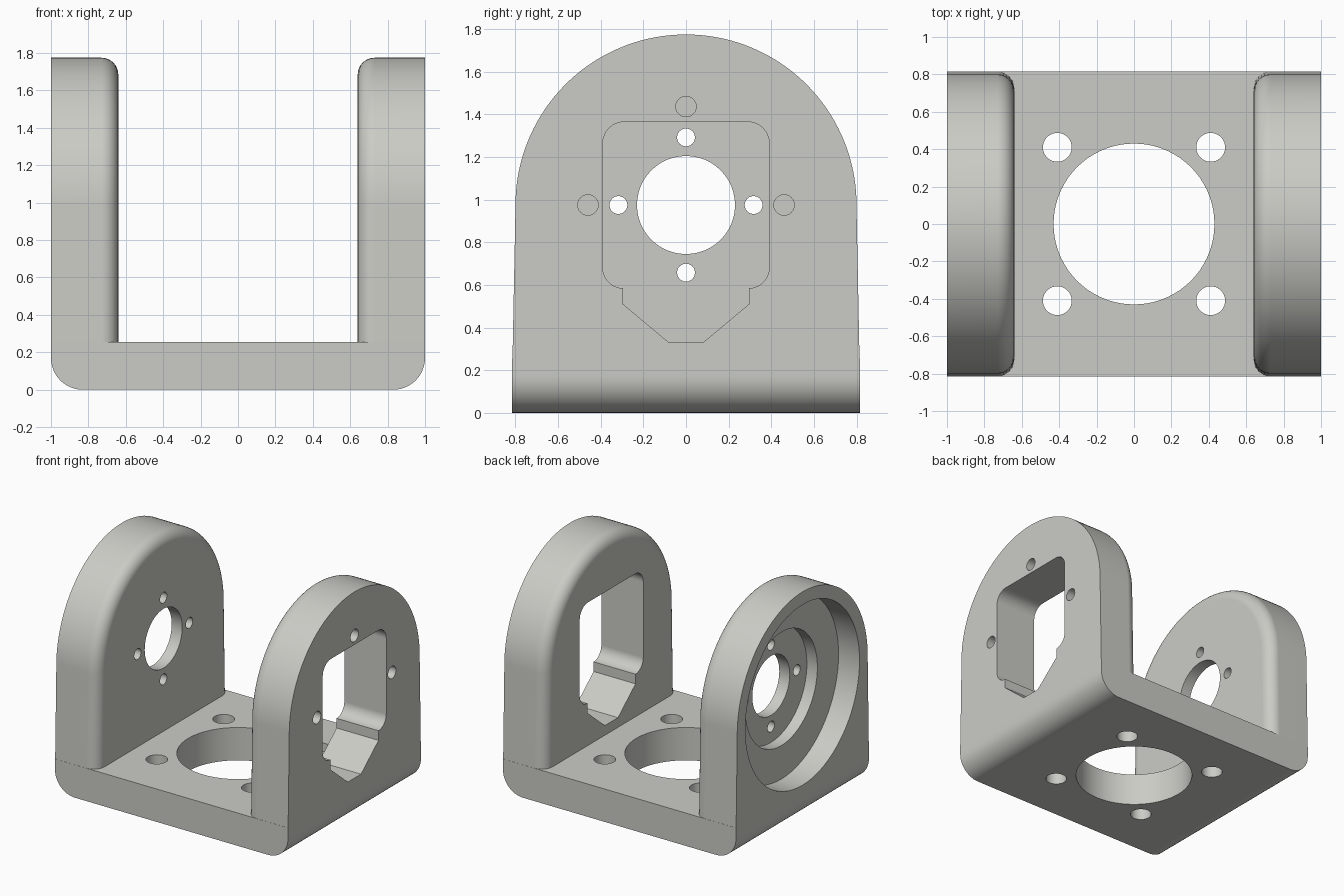
import bpy, bmesh, math
from mathutils import Vector

if "Cube" in bpy.data.objects:
    bpy.data.objects.remove(bpy.data.objects["Cube"])

CZ = 0.975      # height of the arch centre
HALF = 0.815    # half depth of the base


def arc(cx, cy, r, a0, a1, n):
    return [(cx + r * math.cos(math.radians(a0 + (a1 - a0) * i / n)),
             cy + r * math.sin(math.radians(a0 + (a1 - a0) * i / n))) for i in range(n + 1)]


def circle(cx, cy, r, n=48):
    return arc(cx, cy, r, 0, 360, n)[:-1]


def place(axis, p, t):
    return {'x': (t, p[0], p[1]), 'y': (p[0], t, p[1]), 'z': (p[0], p[1], t)}[axis]


def loft(name, axis, rings):
    """Closed solid through (outline, position) rings along one axis."""
    bm = bmesh.new()
    loops = [[bm.verts.new(place(axis, p, t)) for p in pts] for pts, t in rings]
    n = len(loops[0])
    bm.faces.new(loops[0])
    bm.faces.new(loops[-1])
    for a, b in zip(loops, loops[1:]):
        for i in range(n):
            j = (i + 1) % n
            bm.faces.new((a[i], a[j], b[j], b[i]))
    bmesh.ops.recalc_face_normals(bm, faces=bm.faces)
    me = bpy.data.meshes.new(name)
    bm.to_mesh(me)
    bm.free()
    ob = bpy.data.objects.new(name, me)
    bpy.context.collection.objects.link(ob)
    return ob


def prism(name, axis, pts, t0, t1):
    return loft(name, axis, [(pts, t0), (pts, t1)])


def combine(target, other, op):
    mod = target.modifiers.new(op, 'BOOLEAN')
    mod.operation, mod.object, mod.solver = op, other, 'EXACT'
    bpy.context.view_layer.objects.active = target
    bpy.ops.object.modifier_apply(modifier=mod.name)
    bpy.data.objects.remove(other)


def arch(o):
    """Wall outline (y, z), inset by o."""
    w = HALF - o
    return [(-w, 0.2), (w, 0.2)] + arc(0, CZ, 0.8 - o, -1, 181, 72)


# Base plate with rounded lower edges
R = 0.17
bracket = prism("bracket", 'y',
                arc(-1 + R, R, R, 180, 270, 12) + arc(1 - R, R, R, 270, 360, 12)
                + [(1, 0.255), (-1, 0.255)], -HALF, HALF)

# Arched side walls with a filleted inner edge
F = 0.09
for s in (-1, 1):
    rings = [(arch(0), s)]
    for i in range(9):
        a = math.pi / 2 * i / 8
        rings.append((arch(F * (1 - math.cos(a))), s * (0.64 + F * (1 - math.sin(a)))))
    combine(bracket, loft("wall", 'x', rings), 'UNION')

# Base: large bore and four bolt holes
cuts = [prism("bore", 'z', circle(0, 0, 0.43, 72), -0.1, 0.4)]
for x in (-0.41, 0.41):
    for y in (-0.41, 0.41):
        cuts.append(prism("bolt_hole", 'z', circle(x, y, 0.077, 32), -0.1, 0.4))

# Right wall: window with a tapered notch, and three blind holes
half = [(0.08, 0.33), (0.295, 0.51)] + arc(0.295, 0.68, 0.095, -90, 0, 8) \
    + arc(0.29, 1.265, 0.1, 0, 90, 8)
window = half + [(-y, z) for y, z in reversed(half)]
cuts.append(prism("window", 'x', window, 0.5, 1.1))
for y, z in ((-0.46, CZ), (0.46, CZ), (0, CZ + 0.462)):
    cuts.append(prism("blind_hole", 'x', circle(y, z, 0.048, 24), 0.75, 1.1))

# Left wall: stepped round recess, shaft hole and four screw holes
cuts.append(prism("outer_recess", 'x', circle(0, CZ, 0.70, 72), -1.1, -0.82))
cuts.append(prism("inner_recess", 'x', circle(0, CZ, 0.44, 64), -1.1, -0.73))
cuts.append(prism("shaft_hole", 'x', circle(0, CZ, 0.23, 48), -1.1, -0.5))
for k in range(4):
    a = math.pi / 2 * k
    cuts.append(prism("screw_hole", 'x', circle(0.317 * math.cos(a), CZ + 0.317 * math.sin(a),
                                                0.042, 24), -1.1, -0.5))
for c in cuts:
    combine(bracket, c, 'DIFFERENCE')

# Single light grey colour
mat = bpy.data.materials.new("light grey")
mat.diffuse_color = (0.6, 0.6, 0.565, 1)
mat.use_nodes = True
mat.node_tree.nodes["Principled BSDF"].inputs["Base Color"].default_value = mat.diffuse_color
bracket.data.materials.clear()
bracket.data.materials.append(mat)
for p in bracket.data.polygons:
    p.material_index = 0

# Smooth curves, flat planes
bpy.ops.object.select_all(action='DESELECT')
bracket.select_set(True)
bpy.context.view_layer.objects.active = bracket
bpy.ops.object.shade_smooth_by_angle(angle=math.radians(30))
wn = bracket.modifiers.new("weighted_normals", 'WEIGHTED_NORMAL')
wn.keep_sharp = True
